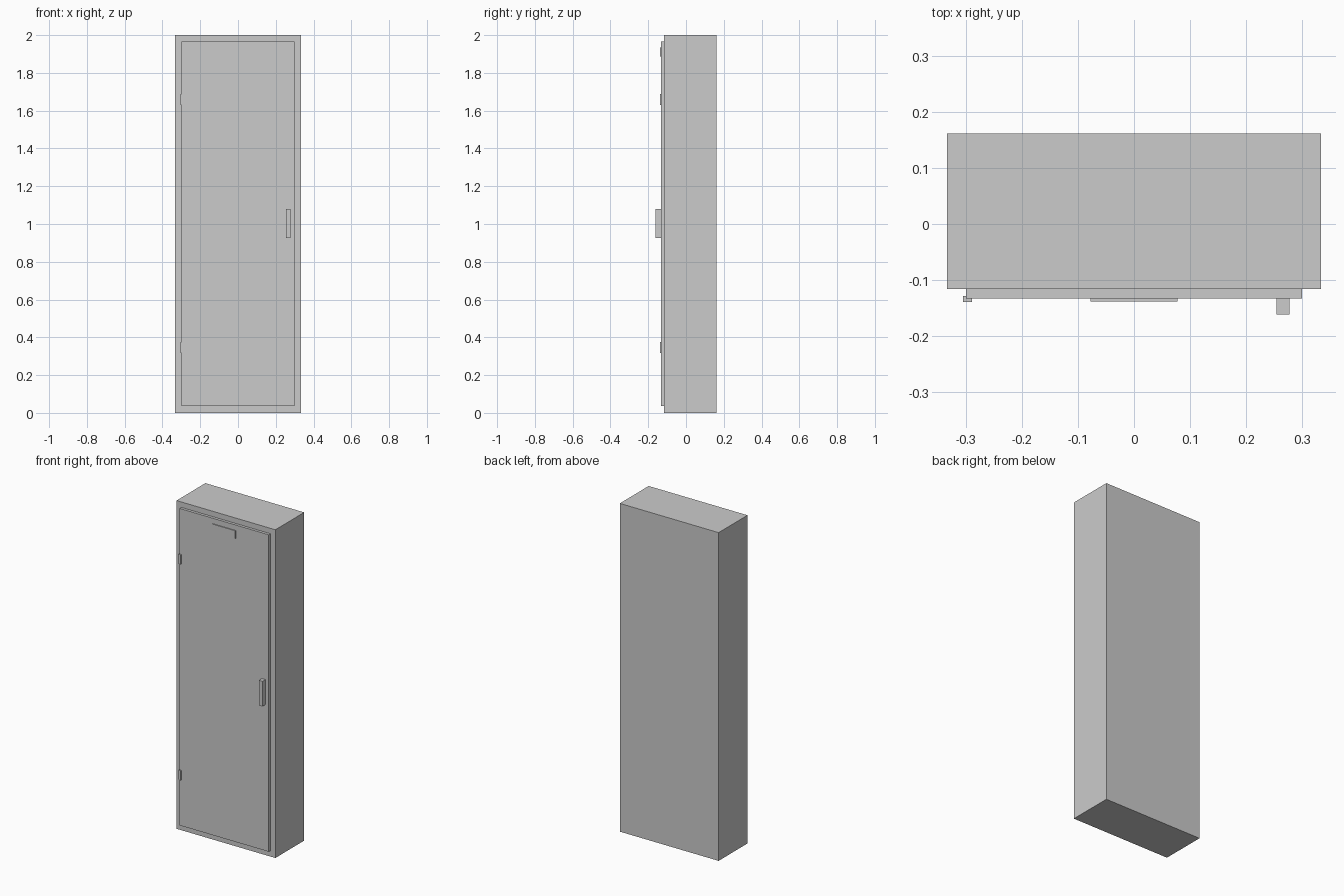
import bpy
import bmesh
from mathutils import Vector

if "Cube" in bpy.data.objects:
    bpy.data.objects.remove(bpy.data.objects["Cube"])


def box(name, lo, hi):
    """Axis-aligned box between two corners."""
    lo, hi = Vector(lo), Vector(hi)
    bm = bmesh.new()
    bmesh.ops.create_cube(bm, size=1)
    bmesh.ops.scale(bm, vec=hi - lo, verts=bm.verts)
    mesh = bpy.data.meshes.new(name)
    bm.to_mesh(mesh)
    bm.free()
    obj = bpy.data.objects.new(name, mesh)
    obj.location = (lo + hi) / 2
    bpy.context.collection.objects.link(obj)
    return obj


BODY_FRONT = -0.116
DOOR_FRONT = -0.1328

# Cabinet body and raised door panel
box("cabinet_body", (-0.333, BODY_FRONT, 0), (0.333, 0.1615, 2))
box("door", (-0.30, DOOR_FRONT, 0.036), (0.30, BODY_FRONT, 1.967))

# Handle on the right, thin blank plate near the top
box("handle", (0.254, -0.1615, 0.926), (0.277, DOOR_FRONT, 1.079))
box("top_plate", (-0.078, -0.138, 1.886), (0.078, DOOR_FRONT, 1.934))

# Two hinges on the left edge of the door
for name, z in (("lower_hinge", 0.345), ("upper_hinge", 1.66)):
    box(name, (-0.305, -0.1388, z - 0.029), (-0.289, -0.1288, z + 0.029))
